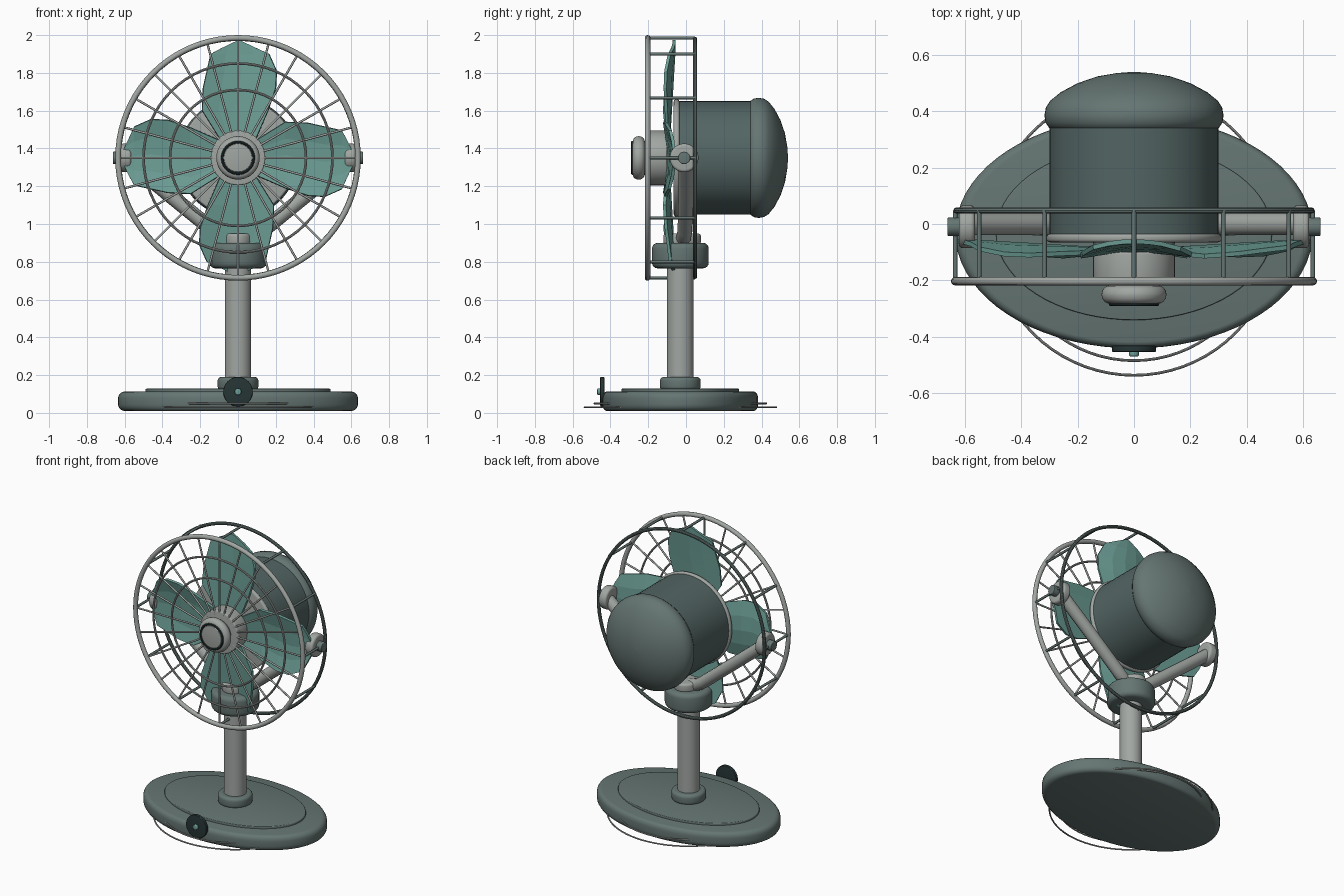
import bpy, bmesh
from math import sin, cos, pi, radians
from mathutils import Vector

if "Cube" in bpy.data.objects:
    bpy.data.objects.remove(bpy.data.objects["Cube"])

CZ = 1.35    # height of the fan axis
PY = -0.03   # y of the stand axis


def material(name, rgb):
    m = bpy.data.materials.new(name)
    m.diffuse_color = (*rgb, 1)
    m.use_nodes = True
    m.node_tree.nodes["Principled BSDF"].inputs["Base Color"].default_value = m.diffuse_color
    return m


BASE = material("grey_green", (0.13, 0.18, 0.17))
DARK = material("dark_green", (0.085, 0.13, 0.125))
LIGHT = material("light_grey", (0.36, 0.385, 0.365))
TEAL = material("teal", (0.15, 0.34, 0.30))
BLACK = material("near_black", (0.02, 0.035, 0.035))


def finish(bm, name, mat, smooth=35):
    bmesh.ops.recalc_face_normals(bm, faces=bm.faces)
    me = bpy.data.meshes.new(name)
    bm.to_mesh(me)
    bm.free()
    ob = bpy.data.objects.new(name, me)
    bpy.context.collection.objects.link(ob)
    me.materials.append(mat)
    bpy.ops.object.select_all(action='DESELECT')
    ob.select_set(True)
    bpy.context.view_layer.objects.active = ob
    if smooth:
        bpy.ops.object.shade_smooth_by_angle(angle=radians(smooth))
    return ob


def place(axis, a, b, h):
    return {'z': (a, b, h), 'y': (a, h, b), 'x': (h, a, b)}[axis]


def lathe(name, profile, mat, axis='z', loc=(0, 0, 0), scale=(1, 1), n=48, closed=False):
    """Spin (radius, height) points around an axis."""
    bm = bmesh.new()
    loc = Vector(loc)
    rings = []
    for r, h in profile:
        rings.append([bm.verts.new(loc + Vector(place(
            axis, r * scale[0] * cos(2 * pi * i / n), r * scale[1] * sin(2 * pi * i / n), h)))
            for i in range(n)])
    pairs = list(zip(rings, rings[1:]))
    if closed:
        pairs.append((rings[-1], rings[0]))
    for a, b in pairs:
        for i in range(n):
            j = (i + 1) % n
            bm.faces.new((a[i], a[j], b[j], b[i]))
    if not closed:
        bm.faces.new(rings[0])
        bm.faces.new(rings[-1])
    return finish(bm, name, mat)


def disc(r, h0, h1, b=0.0):
    """Profile of a cylinder with rounded rims."""
    if not b:
        return [(r, h0), (r, h1)]
    arc = [(r - b + b * cos(t * pi / 8), b * sin(t * pi / 8)) for t in range(5)]
    return [(x, h0 + b - y) for x, y in reversed(arc)] + [(x, h1 - b + y) for x, y in arc]


def torus(name, R, r, mat, axis, loc, n=64, k=10):
    prof = [(R + r * cos(2 * pi * i / k), r * sin(2 * pi * i / k)) for i in range(k)]
    return lathe(name, prof, mat, axis, loc, n=n, closed=True)


def rods(name, segments, r, mat, k=8):
    """Straight round bars joined in one object."""
    bm = bmesh.new()
    for p, q in segments:
        p, q = Vector(p), Vector(q)
        d = q - p
        rot = d.to_track_quat('Z', 'Y')
        res = bmesh.ops.create_cone(bm, cap_ends=True, segments=k, radius1=r, radius2=r, depth=d.length)
        for v in res['verts']:
            v.co = rot @ v.co + (p + q) / 2
    return finish(bm, name, mat, 50)


def polar(r, deg, y):
    return (r * cos(radians(deg)), y, CZ + r * sin(radians(deg)))


# Oval base with raised plate
lathe("base", disc(0.635, 0.01, 0.113, 0.035), BASE, loc=(0, PY, 0), scale=(1, 0.648), n=72)
lathe("base_plate", disc(0.49, 0.10, 0.128, 0.006), BASE, loc=(0, PY, 0), scale=(1, 0.635), n=72)

# Thin wire rings around the foot
torus("foot_ring_outer", 0.507, 0.005, LIGHT, 'z', (0, PY, 0.03), n=72, k=8)
torus("foot_ring_inner", 0.455, 0.005, LIGHT, 'z', (0, PY, 0.05), n=72, k=8)

# Control dial
lathe("dial", disc(0.078, -0.454, -0.432, 0.004), BLACK, 'y', (0, 0, 0.112), n=32)
lathe("dial_pin", disc(0.018, -0.47, -0.45, 0.006), TEAL, 'y', (0, 0, 0.112), n=16)

# Pole, collar and head
lathe("pole", disc(0.07, 0.12, 0.80), LIGHT, loc=(0, PY, 0), n=40)
lathe("pole_collar", disc(0.108, 0.12, 0.19, 0.02), BASE, loc=(0, PY, 0))
lathe("pole_head", disc(0.15, 0.765, 0.90, 0.03), BASE, loc=(0, PY, 0))
lathe("yoke_foot", disc(0.09, 0.89, 0.95, 0.015), LIGHT, loc=(0, PY + 0.01, 0), scale=(0.9, 1.1))

# Yoke arms with pivots on both sides
for side, s in (("right", 1), ("left", -1)):
    cu = bpy.data.curves.new("arm", 'CURVE')
    cu.dimensions = '3D'
    cu.bevel_depth = 0.04
    cu.bevel_resolution = 4
    cu.use_fill_caps = True
    sp = cu.splines.new('POLY')
    path = [(0.02, -0.02, 0.915), (0.08, -0.012, 0.93), (0.13, -0.005, 0.965),
            (0.36, 0.0, 1.152), (0.595, 0.0, 1.345)]
    sp.points.add(len(path) - 1)
    for pt, (x, y, z) in zip(sp.points, path):
        pt.co = (s * x, y, z, 1)
    arm = bpy.data.objects.new("yoke_arm_" + side, cu)
    bpy.context.collection.objects.link(arm)
    cu.materials.append(LIGHT)
    bpy.ops.object.select_all(action='DESELECT')
    arm.select_set(True)
    bpy.context.view_layer.objects.active = arm
    bpy.ops.object.convert(target='MESH')
    bpy.ops.object.shade_smooth_by_angle(angle=radians(40))
    lathe("pivot_" + side, [(r, s * h) for r, h in disc(0.076, 0.565, 0.622, 0.015)],
          LIGHT, 'x', (0, -0.01, CZ), n=32)
    lathe("pivot_bolt_" + side, [(r, s * h) for r, h in disc(0.033, 0.61, 0.662, 0.004)],
          BASE, 'x', (0, -0.01, CZ), n=20)

# Motor housing, domed back and front ring
axis = (0, 0, CZ)
lathe("motor_body", disc(0.30, -0.04, 0.36), DARK, 'y', axis, n=64)
lathe("motor_dome", [(0.29, 0.335), (0.302, 0.342), (0.314, 0.36), (0.318, 0.385), (0.313, 0.413),
                     (0.298, 0.437), (0.26, 0.468), (0.20, 0.50), (0.13, 0.524), (0.06, 0.536),
                     (0.005, 0.54)], BASE, 'y', axis, n=64)
lathe("motor_front_ring", disc(0.31, -0.065, -0.035, 0.012), LIGHT, 'y', axis, n=64)
lathe("shaft", disc(0.06, -0.14, -0.05), DARK, 'y', axis, n=24)

# Centre hub stack
lathe("hub", disc(0.145, -0.205, -0.10, 0.008), LIGHT, 'y', axis)
lathe("hub_neck", disc(0.09, -0.235, -0.19), LIGHT, 'y', axis)
lathe("hub_cap", disc(0.115, -0.283, -0.218, 0.03), LIGHT, 'y', axis)
torus("hub_trim", 0.083, 0.007, BLACK, 'y', (0, -0.284, CZ), n=40, k=8)
lathe("hub_button", disc(0.075, -0.29, -0.27, 0.004), LIGHT, 'y', axis)

# Four cupped blades
sections = [(0.09, -0.09, 0.09), (0.25, -0.19, 0.16), (0.37, -0.185, 0.20),
            (0.46, -0.165, 0.205), (0.55, -0.145, 0.165), (0.58, -0.09, 0.10)]
for b in range(4):
    bm = bmesh.new()
    rows = []
    a = b * pi / 2
    for r, t0, t1 in sections:
        row = []
        for i in range(5):
            t = t0 + (t1 - t0) * i / 4
            rr = r + (0.045 * (1 - abs(i - 2) / 2) if r == 0.58 else 0)
            y = -0.105 + 0.06 * (r - 0.2) + 0.02 - 0.9 * t * t
            row.append(bm.verts.new((rr * cos(a) + t * sin(a), y, CZ + rr * sin(a) - t * cos(a))))
        rows.append(row)
    for p, q in zip(rows, rows[1:]):
        for i in range(4):
            bm.faces.new((p[i], p[i + 1], q[i + 1], q[i]))
    blade = finish(bm, f"blade_{b + 1}", TEAL, 0)
    mod = blade.modifiers.new("thickness", 'SOLIDIFY')
    mod.thickness = 0.016
    mod.offset = 0

# Cage: rims, bars, grille rings and spokes
torus("cage_front_rim", 0.635, 0.015, LIGHT, 'y', (0, -0.203, CZ), n=80, k=12)
torus("cage_back_rim", 0.63, 0.011, BASE, 'y', (0, 0.048, CZ), n=80)
rods("cage_bars", [(polar(0.635, d, -0.2), polar(0.635, d, 0.048)) for d in range(0, 360, 30)], 0.008, BASE)
for i, R in enumerate((0.36, 0.5)):
    torus(f"grille_ring_{i + 1}", R, 0.007, LIGHT, 'y', (0, -0.203, CZ), n=64, k=8)
rods("grille_spokes", [(polar(0.12, d, -0.2), polar(0.635, d, -0.2)) for d in range(0, 360, 15)], 0.006, LIGHT)
